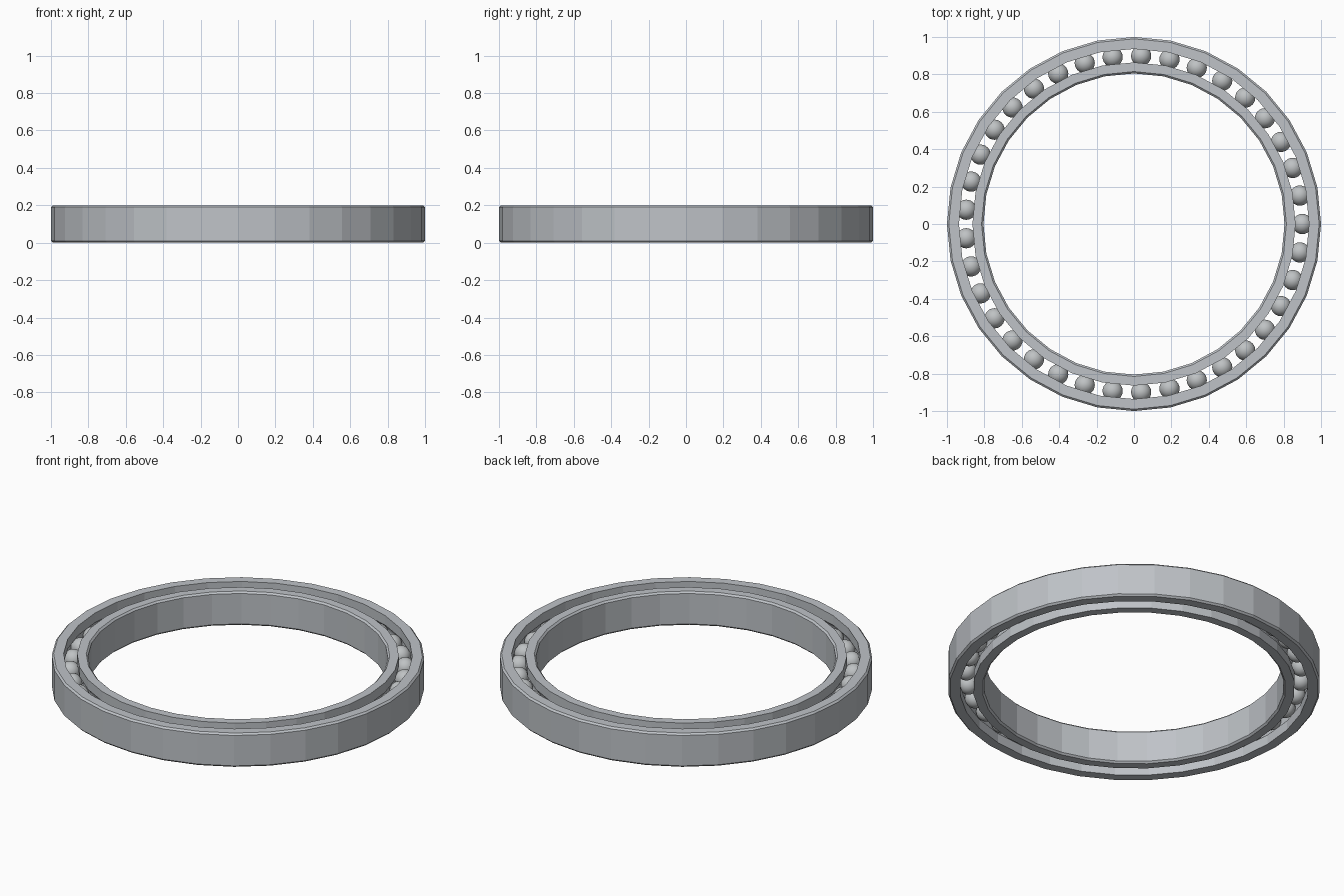
import bpy, bmesh
from math import pi, cos, sin, sqrt, asin

SIDES = 32
BALLS = 37
HEIGHT = 0.2
MID = HEIGHT / 2
PITCH = 0.9        # radius of the ball circle
BALL_R = 0.054
CHAMFER = 0.01

if "Cube" in bpy.data.objects:
    bpy.data.objects.remove(bpy.data.objects["Cube"])


def make_material(name, rgb):
    mat = bpy.data.materials.new(name)
    mat.use_nodes = True
    colour = (*rgb, 1)
    mat.diffuse_color = colour
    mat.node_tree.nodes["Principled BSDF"].inputs["Base Color"].default_value = colour
    return mat


def finish(name, bm, mat, smooth=False):
    bmesh.ops.recalc_face_normals(bm, faces=bm.faces[:])
    for face in bm.faces:
        face.smooth = smooth
    mesh = bpy.data.meshes.new(name)
    bm.to_mesh(mesh)
    bm.free()
    mesh.materials.append(mat)
    obj = bpy.data.objects.new(name, mesh)
    bpy.context.collection.objects.link(obj)
    return obj


def race(name, wall, plain, mat):
    """Ring with a chamfered plain wall and a ball groove cut in the other wall."""
    side = 1 if plain > wall else -1
    c = CHAMFER
    profile = [(wall, 0), (plain - side * c, 0), (plain, c),
               (plain, HEIGHT - c), (plain - side * c, HEIGHT), (wall, HEIGHT)]
    # groove arc follows the balls, from top to bottom
    groove_r = BALL_R + 0.002
    half = sqrt(groove_r ** 2 - (wall - PITCH) ** 2)
    reach = asin(half / groove_r)
    steps = 8
    for i in range(steps + 1):
        a = reach * (1 - 2 * i / steps)
        profile.append((PITCH + side * groove_r * cos(a), MID + groove_r * sin(a)))

    bm = bmesh.new()
    rings = [[bm.verts.new((r * cos(t), r * sin(t), z)) for r, z in profile]
             for t in (2 * pi * k / SIDES for k in range(SIDES))]
    n = len(profile)
    for k in range(SIDES):
        a, b = rings[k], rings[(k + 1) % SIDES]
        for i in range(n):
            j = (i + 1) % n
            bm.faces.new((a[i], b[i], b[j], a[j]))
    return finish(name, bm, mat)


ring_steel = make_material("ring steel", (0.52, 0.545, 0.575))
ball_steel = make_material("ball steel", (0.52, 0.54, 0.55))

# Outer and inner races
race("outer_race", 0.936, 1.0, ring_steel)
race("inner_race", 0.864, 0.805, ring_steel)

# Balls, sharing one mesh
bm = bmesh.new()
bmesh.ops.create_uvsphere(bm, u_segments=24, v_segments=16, radius=BALL_R)
first = finish("ball", bm, ball_steel, smooth=True)
for k in range(BALLS):
    ball = first if k == 0 else first.copy()
    if k:
        bpy.context.collection.objects.link(ball)
    a = 2 * pi * k / BALLS
    ball.location = (PITCH * cos(a), PITCH * sin(a), MID)
